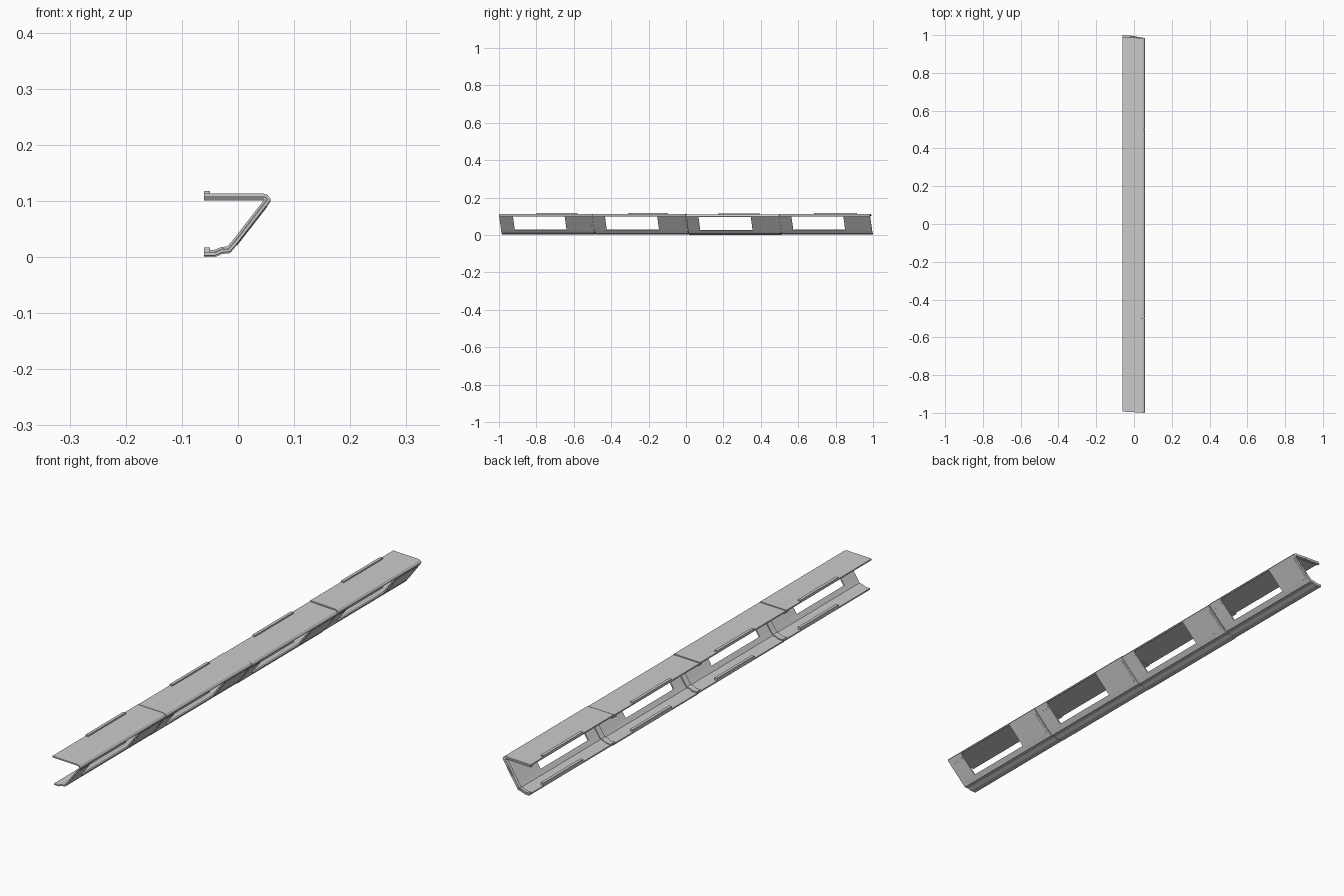
import bpy, bmesh
from mathutils import Vector

if "Cube" in bpy.data.objects:
    bpy.data.objects.remove(bpy.data.objects["Cube"])

# Outer cross-section (x, z): top flange, ridge, sloped face, bottom flange
PROFILE = [(-0.061, 0.112), (0.046, 0.112), (0.053, 0.1095), (0.0585, 0.102),
           (0.0565, 0.0985), (0.0, 0.0255), (-0.014, 0.009), (-0.028, 0.0075),
           (-0.041, 0.002), (-0.061, 0.002)]
SLOPE = 4  # profile span that carries the window


def skew(x, z):
    """Ends of the sections lean along the length."""
    return 0.06 * (0.0585 - x) + 0.09 * (0.112 - z)


def inset(pts, d):
    """Move the open profile inward by d with mitred corners."""
    def normal(a, b):
        t = (Vector(b) - Vector(a)).normalized()
        return Vector((t.y, -t.x))
    out = []
    for i, p in enumerate(pts):
        n1 = normal(pts[max(i - 1, 0)], pts[max(i, 1)])
        k = min(i, len(pts) - 2)
        n2 = normal(pts[k], pts[k + 1])
        m = (n1 + n2).normalized()
        out.append(tuple(Vector(p) + m * d / m.dot(n1)))
    return out


def sheet(name, pts, ys, thick, dz=0.0, hole=None):
    """Bent sheet swept along y; hole = (span, y interval) left open."""
    bm = bmesh.new()
    rows = [[bm.verts.new((x, y + skew(x, z), z + dz)) for y in ys] for x, z in pts]
    for i in range(len(pts) - 1):
        for j in range(len(ys) - 1):
            if (i, j) != hole:
                bm.faces.new((rows[i][j], rows[i + 1][j], rows[i + 1][j + 1], rows[i][j + 1]))
    me = bpy.data.meshes.new(name)
    bm.to_mesh(me)
    bm.free()
    ob = bpy.data.objects.new(name, me)
    bpy.context.collection.objects.link(ob)
    mod = ob.modifiers.new("thickness", 'SOLIDIFY')
    mod.thickness = thick
    mod.offset = -1
    mod.use_even_offset = True
    return ob


def box(name, lo, hi):
    bm = bmesh.new()
    bmesh.ops.create_cube(bm, size=1)
    for v in bm.verts:
        v.co = Vector([lo[k] if v.co[k] < 0 else hi[k] for k in range(3)])
    me = bpy.data.meshes.new(name)
    bm.to_mesh(me)
    bm.free()
    ob = bpy.data.objects.new(name, me)
    bpy.context.collection.objects.link(ob)


def on_slope(t):
    """Point on the sloped face, t = 0 at the ridge, 1 at the bottom bend."""
    a, b = Vector(PROFILE[3]), Vector(PROFILE[6])
    return tuple(a.lerp(b, t))


# start, end, window start, window end, tab start, tab end, height offset
SECTIONS = [(-1.0, -0.504, -0.927, -0.65, -0.80, -0.58, 0.001),
            (-0.5, -0.003, -0.435, -0.155, -0.31, -0.095, 0.0),
            (0.0, 0.496, 0.065, 0.345, 0.17, 0.395, -0.002),
            (0.5, 0.983, 0.562, 0.84, 0.685, 0.915, 0.0)]

for n, (y0, y1, w0, w1, t0, t1, dz) in enumerate(SECTIONS, 1):
    # main folded panel with its window
    sheet(f"panel_{n}", PROFILE, [y0, w0, w1, y1], 0.005, dz, hole=(SLOPE, 1))

    # inner joining rib bridging to the next section
    end = y1 + 0.012 if n < 4 else y1
    sheet(f"joint_rib_{n}", inset(PROFILE, 0.0055), [y1 - 0.012, end], 0.004, dz)

    # raised tabs on the back edges of both flanges
    box(f"top_tab_{n}", (-0.061, t0, 0.108 + dz), (-0.050, t1, 0.117 + dz))
    box(f"bottom_tab_{n}", (-0.061, t0, 0.005 + dz), (-0.050, t1, 0.016 + dz))

    # thin cover plate beside the window and small plate near the ridge
    cover = inset([on_slope(0.10), on_slope(0.85)], -0.0015)
    sheet(f"cover_plate_{n}", cover, [w1 + 0.008, y1 - 0.008], 0.002, dz)
    small = inset([on_slope(0.10), on_slope(0.2)], -0.0015)
    sheet(f"small_plate_{n}", small, [y0 + 0.012, w0 - 0.006], 0.002, dz)
